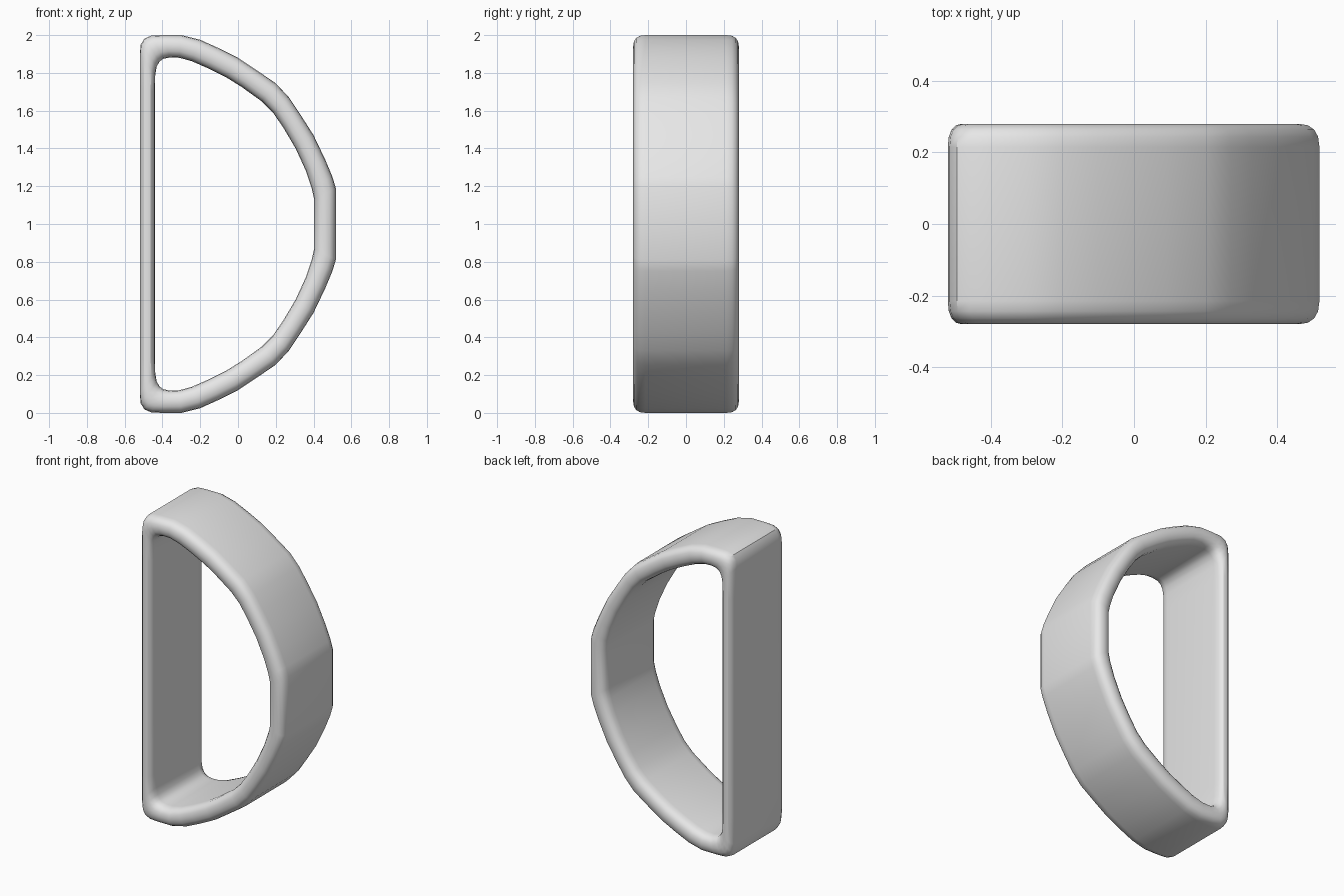
import bpy
import bmesh
from math import sin, cos, pi, copysign
from mathutils import Vector

cube = bpy.data.objects.get("Cube")
if cube:
    bpy.data.objects.remove(cube, do_unlink=True)

HALF_DEPTH = 0.28   # half the band width along y
RIM = 0.065         # depth of the rounded rim
RIM_STEPS = 8

# Upper half of the D, outer edge and matching inner edge (x, height over middle)
outer = [(-.52, 0), (-.52, .72), (-.52, .90), (-.515, .95), (-.495, .982),
         (-.46, .997), (-.40, 1), (-.30, 1), (-.20, .975), (-.10, .93),
         (0, .88), (.09, .82), (.20, .745), (.27, .67), (.33, .58),
         (.40, .47), (.46, .345), (.50, .25), (.518, .19)]
inner = [(-.44, 0), (-.44, .70), (-.438, .79), (-.43, .835), (-.415, .86),
         (-.395, .875), (-.36, .882), (-.31, .88), (-.245, .862), (-.16, .825),
         (-.06, .775), (.02, .725), (.125, .65), (.185, .59), (.24, .51),
         (.305, .40), (.36, .28), (.39, .19), (.403, .13)]


def mirrored(points):
    """Close the half outline by mirroring it below the middle."""
    return points + [(x, -z) for x, z in reversed(points[1:])]


def section():
    """Rounded band section: (fraction from outer to inner, y)."""
    pts = []
    for side in (1, -1):
        for k in range(RIM_STEPS + 1):
            a = pi * k / RIM_STEPS
            c, s = cos(a), sin(a)
            across = copysign(abs(c) ** 0.85, c) * side
            pts.append((0.5 - 0.5 * across,
                        side * (HALF_DEPTH - RIM + RIM * s ** 0.85)))
    return pts


# Band: sweep the section round the D
bm = bmesh.new()
rings = []
for o, i in zip(mirrored(outer), mirrored(inner)):
    a, b = Vector((o[0], 0, o[1] + 1)), Vector((i[0], 0, i[1] + 1))
    rings.append([bm.verts.new(a.lerp(b, t) + Vector((0, y, 0)))
                  for t, y in section()])
for n, ring in enumerate(rings):
    following = rings[(n + 1) % len(rings)]
    for k in range(len(ring)):
        j = (k + 1) % len(ring)
        bm.faces.new((ring[k], ring[j], following[j], following[k]))
bmesh.ops.recalc_face_normals(bm, faces=bm.faces)

mesh = bpy.data.meshes.new("d_shaped_band")
bm.to_mesh(mesh)
bm.free()
band = bpy.data.objects.new("d_shaped_band", mesh)
bpy.context.collection.objects.link(band)

# Plain light grey
grey = bpy.data.materials.new("light_grey")
grey.use_nodes = True
colour = (0.8, 0.8, 0.8, 1)
grey.diffuse_color = colour
grey.node_tree.nodes["Principled BSDF"].inputs["Base Color"].default_value = colour
mesh.materials.append(grey)

# Smooth shading
bpy.ops.object.select_all(action="DESELECT")
band.select_set(True)
bpy.context.view_layer.objects.active = band
bpy.ops.object.shade_smooth_by_angle(angle=pi / 6)
